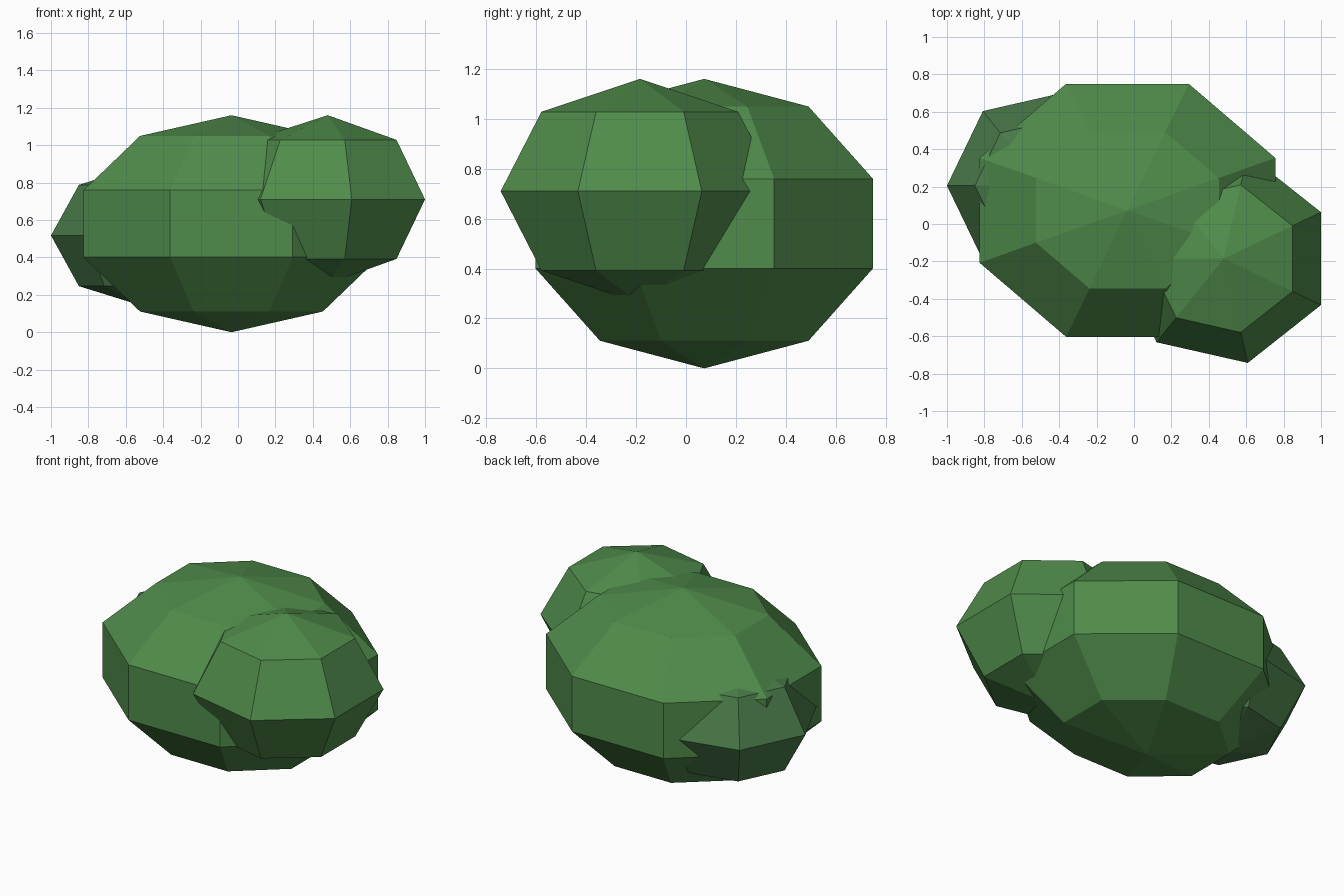
import bpy
import bmesh
from math import sin, cos, pi

default = bpy.data.objects.get("Cube")
if default:
    bpy.data.objects.remove(default, do_unlink=True)


def make_material(name, rgb):
    mat = bpy.data.materials.new(name)
    mat.use_nodes = True
    mat.diffuse_color = (*rgb, 1)
    bsdf = mat.node_tree.nodes["Principled BSDF"]
    bsdf.inputs["Base Color"].default_value = (*rgb, 1)
    bsdf.inputs["Roughness"].default_value = 0.9
    return mat


def make_clump(name, center, radii, segments, bands, mat):
    """Faceted ellipsoid of leaves: stacked rings closed by a fan at each pole."""
    bm = bmesh.new()
    rings = []
    for b in range(1, bands):
        polar = pi * b / bands
        ring = []
        for s in range(segments):
            angle = 2 * pi * (s + 0.5) / segments
            ring.append(bm.verts.new((radii[0] * sin(polar) * cos(angle),
                                      radii[1] * sin(polar) * sin(angle),
                                      radii[2] * cos(polar))))
        rings.append(ring)
    top = bm.verts.new((0, 0, radii[2]))
    bottom = bm.verts.new((0, 0, -radii[2]))
    for s in range(segments):
        n = (s + 1) % segments
        bm.faces.new((top, rings[0][s], rings[0][n]))
        bm.faces.new((bottom, rings[-1][n], rings[-1][s]))
        for upper, lower in zip(rings, rings[1:]):
            bm.faces.new((upper[s], lower[s], lower[n], upper[n]))
    bmesh.ops.recalc_face_normals(bm, faces=bm.faces)
    mesh = bpy.data.meshes.new(name)
    bm.to_mesh(mesh)
    bm.free()
    mesh.materials.append(mat)
    obj = bpy.data.objects.new(name, mesh)
    obj.location = center
    bpy.context.collection.objects.link(obj)
    return obj


leaf_green = make_material("leaf green", (0.08, 0.26, 0.07))
shade_green = make_material("muted leaf green", (0.067, 0.195, 0.067))

# Large central clump, then the two smaller clumps growing out of its sides
make_clump("main_foliage", (-0.035, 0.073, 0.58), (0.9, 0.77, 0.58), 8, 5, leaf_green)
make_clump("front_left_foliage", (0.48, -0.185, 0.71), (0.577, 0.572, 0.45), 7, 4, leaf_green)
make_clump("back_right_foliage", (-0.49, 0.205, 0.517), (0.51, 0.51, 0.383), 7, 4, shade_green)
